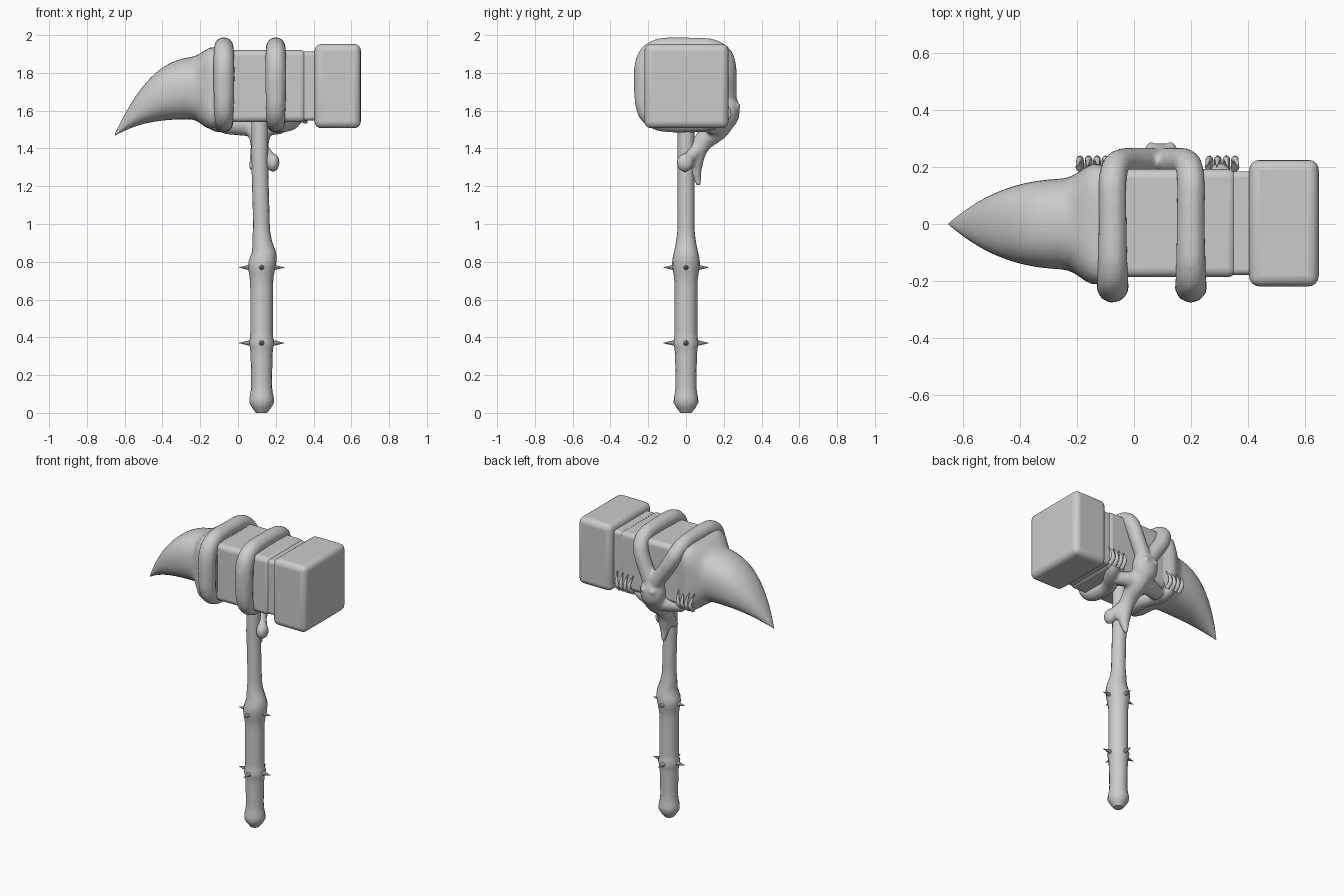
import bpy, math
from mathutils import Vector

if "Cube" in bpy.data.objects:
    bpy.data.objects.remove(bpy.data.objects["Cube"])

HANDLE_X = 0.125
HEAD_Z = 1.73


def activate(ob):
    bpy.ops.object.select_all(action='DESELECT')
    ob.select_set(True)
    bpy.context.view_layer.objects.active = ob


def smooth(ob, degrees=45):
    activate(ob)
    bpy.ops.object.shade_smooth_by_angle(angle=math.radians(degrees))


def bump(x, centre, width):
    return math.exp(-((x - centre) / width) ** 2)


def step(x, a, b):
    t = min(1, max(0, (x - a) / (b - a)))
    return t * t * (3 - 2 * t)


def loft(name, rings):
    """Skin a list of equal-length closed rings and cap both ends."""
    n = len(rings[0])
    faces = [(k * n + i, k * n + (i + 1) % n, (k + 1) * n + (i + 1) % n, (k + 1) * n + i)
             for k in range(len(rings) - 1) for i in range(n)]
    last = (len(rings) - 1) * n
    faces += [tuple(range(n))[::-1], tuple(range(last, last + n))]
    me = bpy.data.meshes.new(name)
    me.from_pydata([p for r in rings for p in r], [], faces)
    ob = bpy.data.objects.new(name, me)
    bpy.context.collection.objects.link(ob)
    activate(ob)
    bpy.ops.object.mode_set(mode='EDIT')
    bpy.ops.mesh.select_all(action='SELECT')
    bpy.ops.mesh.normals_make_consistent(inside=False)
    bpy.ops.object.mode_set(mode='OBJECT')
    smooth(ob)
    return ob


def unit_superellipse(a, e):
    c, s = math.cos(a), math.sin(a)
    r = (abs(c) ** e + abs(s) ** e) ** (-1 / e)
    return r * c, r * s


def block(name, x0, x1, width, height, bevel):
    bpy.ops.mesh.primitive_cube_add(size=1, location=((x0 + x1) / 2, 0.003, HEAD_Z))
    ob = bpy.context.object
    ob.name = name
    ob.scale = (x1 - x0, width, height)
    bpy.ops.object.transform_apply(location=False, rotation=False, scale=True)
    bv = ob.modifiers.new("round", 'BEVEL')
    bv.width = bevel
    bv.segments = 4
    smooth(ob)


def tube(name, pts):
    """Smooth tube through points (position, radius), converted to mesh."""
    cu = bpy.data.curves.new(name, 'CURVE')
    cu.dimensions = '3D'
    cu.bevel_depth = 1
    cu.bevel_resolution = 3
    cu.resolution_u = 4
    cu.use_fill_caps = True
    sp = cu.splines.new('BEZIER')
    sp.bezier_points.add(len(pts) - 1)
    for bp, (co, r) in zip(sp.bezier_points, pts):
        bp.co = co
        bp.radius = r
        bp.handle_left_type = bp.handle_right_type = 'AUTO'
    ob = bpy.data.objects.new(name, cu)
    bpy.context.collection.objects.link(ob)
    activate(ob)
    bpy.ops.object.convert(target='MESH')
    ob = bpy.context.view_layer.objects.active
    smooth(ob, 60)
    return ob


def ball(name, loc, size):
    bpy.ops.mesh.primitive_uv_sphere_add(segments=20, ring_count=12, radius=1, location=loc)
    ob = bpy.context.object
    ob.name = name
    ob.scale = size
    return ob


# Hammer head: main block, slight waist, larger striking face
block("head_block", -0.1, 0.36, 0.38, 0.382, 0.03)
block("head_waist", 0.3, 0.45, 0.365, 0.365, 0.02)
block("striking_face", 0.405, 0.65, 0.445, 0.446, 0.036)

# Curved horn swelling into a square collar
rings = []
for k in range(31):
    x = -0.652 + 0.63 * k / 30
    t = max(0, (-0.2 - x) / 0.455)
    flare = 0.04 * bump(x, -0.15, 0.055)
    base = step(x, -0.25, -0.1)
    w = 0.16 * (1 - t ** 2.5) + 0.03 * base + 0.7 * flare
    top = 1.47 + 0.415 * (1 - t ** 2.4) + 0.037 * base + 0.5 * flare
    low = 1.465 + 0.09 * (1 - t ** 3) - 0.015 * base - flare
    e = 2.3 + 6 * step(x, -0.25, -0.05)
    ring = []
    for i in range(40):
        u, v = unit_superellipse(math.tau * (i + 0.5) / 40, e)
        ring.append((x, w * u, (top + low) / 2 + (top - low) / 2 * v))
    rings.append(ring)
loft("horn", rings)

# Wooden handle: swollen pommel, two ring knots, thinner neck
rings = []
for k in range(61):
    z = 1.6 * k / 60
    r = 0.055 + 0.005 * step(z, 0.15, 0.4) - 0.016 * step(z, 0.82, 1.0)
    r += 0.011 * bump(z, 0.065, 0.04) + 0.009 * bump(z, 0.37, 0.02) + 0.014 * bump(z, 0.79, 0.06)
    r *= 0.4 + 0.6 * step(z, -0.02, 0.05)
    cx = HANDLE_X + 0.012 * bump(z, 0.85, 0.05) - 0.01 * step(z, 0.9, 1.4)
    rings.append([(cx + r * math.cos(math.tau * i / 16), r * math.sin(math.tau * i / 16), z)
                  for i in range(16)])
loft("handle", rings)

# Thorns around both handle knots
for z in (0.37, 0.77):
    for k in range(4):
        d = Vector((math.cos(k * math.pi / 2), math.sin(k * math.pi / 2), 0))
        bpy.ops.mesh.primitive_cone_add(vertices=8, radius1=0.018, radius2=0.001, depth=0.07,
                                        location=Vector((HANDLE_X, 0, z)) + d * 0.085,
                                        rotation=d.to_track_quat('Z', 'Y').to_euler())
        bpy.context.object.name = "thorn"

# Creature limbs: from the body at the back, over the top, down the front and under to a hand
parts = []
hands = (-0.145, 0.31)
for band_x, hand_x in zip((-0.075, 0.2), hands):
    path = []
    for deg in range(-30, 321, 14):
        u, v = unit_superellipse(math.radians(deg), 4)
        x = band_x + (0.095 - band_x) * (1 - step(deg, -45, 55))
        x += (hand_x - band_x) * step(deg, 265, 320)
        r = 0.05 + 0.008 * bump(deg, 165, 50) - 0.015 * step(deg, 290, 320)
        path.append(((x, 0.22 * u, HEAD_Z + 0.006 + 0.202 * v), r))
    parts.append(tube("limb", path))

# Creature body, eyes, hanging tail and knob
parts += [
    ball("body", (0.095, 0.215, 1.60), (0.085, 0.07, 0.1)),
    ball("knob", (0.185, -0.005, 1.325), (0.036, 0.045, 0.05)),
    tube("tail", [((0.095, 0.21, 1.58), 0.07), ((0.11, 0.17, 1.51), 0.065),
                  ((0.115, 0.08, 1.42), 0.05), ((0.12, 0.05, 1.32), 0.042),
                  ((0.12, 0.068, 1.2), 0.012)]),
    tube("knob_stem", [((0.12, 0.07, 1.41), 0.035), ((0.18, 0, 1.33), 0.033)]),
    tube("small_stem", [((0.11, 0.08, 1.45), 0.04), ((0.075, 0, 1.29), 0.02)]),
    tube("hips", [((-0.08, 0.13, 1.52), 0.045), ((0.09, 0.17, 1.52), 0.06),
                  ((0.24, 0.13, 1.52), 0.045)]),
]
for side in (-1, 1):
    parts.append(ball("eye", (0.095 + side * 0.035, 0.272, 1.625), (0.018,) * 3))
bpy.ops.object.select_all(action='DESELECT')
for p in parts:
    p.select_set(True)
creature = parts[0]
bpy.context.view_layer.objects.active = creature
bpy.ops.object.join()
creature.name = "creature"
rm = creature.modifiers.new("blend", 'REMESH')
rm.mode = 'VOXEL'
rm.voxel_size = 0.011
rm.use_smooth_shade = True
sm = creature.modifiers.new("soften", 'SMOOTH')
sm.iterations = 4

# Clawed fingers gripping the lower back edge
for hand_x in hands:
    for k in range(4):
        off = (k - 1.5) * 0.03
        tube("finger", [((hand_x + off, 0.195, 1.54), 0.014), ((hand_x + off, 0.228, 1.58), 0.013),
                        ((hand_x + 1.3 * off, 0.2, 1.655), 0.002)])
